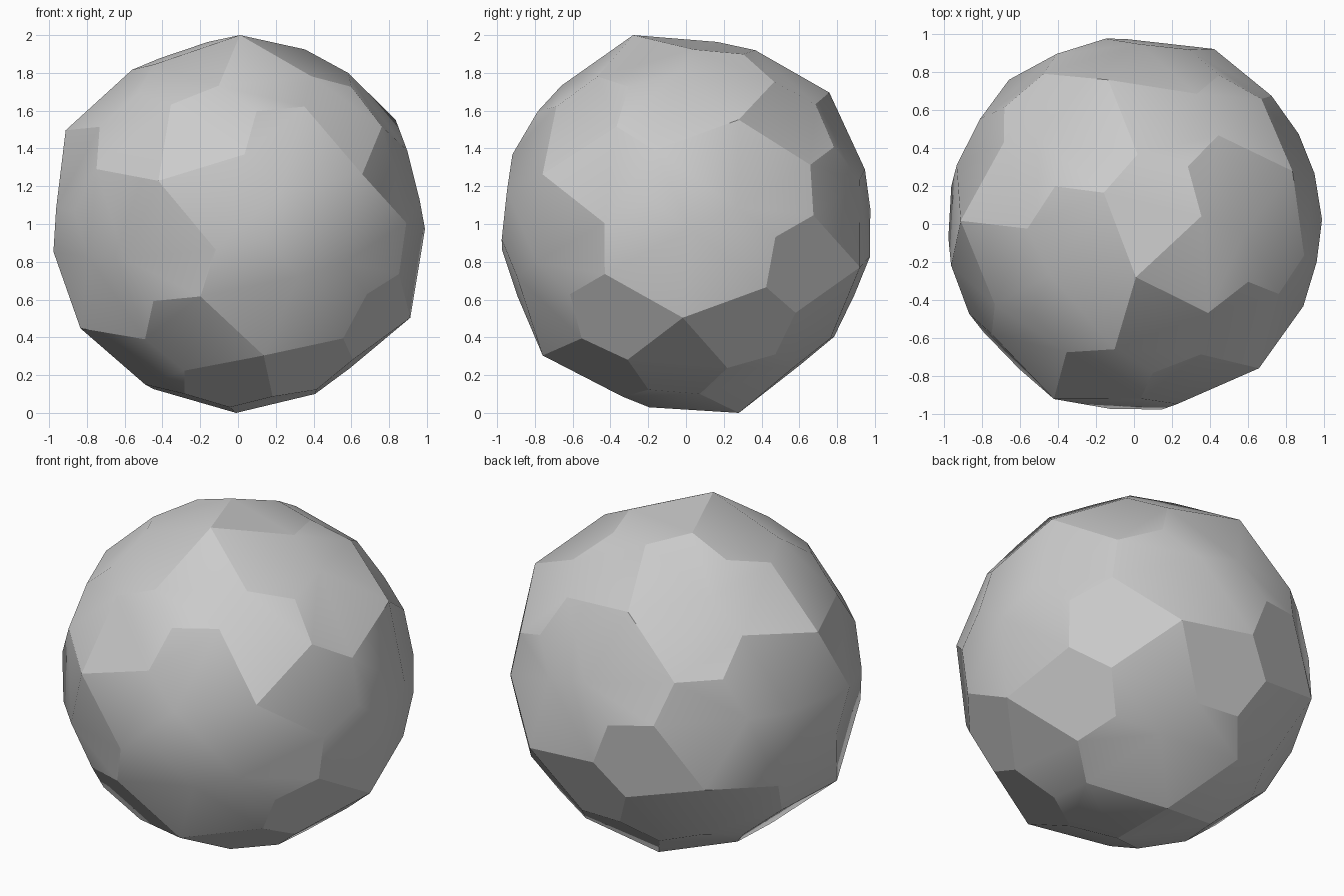
import bpy
import bmesh
from math import radians, sin, cos, atan
from mathutils import Vector

cube = bpy.data.objects.get("Cube")
if cube:
    bpy.data.objects.remove(cube, do_unlink=True)

# Twelve five-fold tips: one near the top, a ring of five, and their opposites
RADIUS = 1.0386
axis = Vector((0.0096, -0.2696, 0.9629)).normalized()
side = (Vector((1, 0, 0)) - axis * axis.x).normalized()
depth = axis.cross(side)
polar = atan(2)
tips = [axis * RADIUS]
for k in range(5):
    turn = radians(314.7 - 72 * k)
    ring = side * cos(turn) + depth * sin(turn)
    tips.append((axis * cos(polar) + ring * sin(polar)) * RADIUS)
tips += [-t for t in tips]


def third(a, b):
    """Tip completing the counter-clockwise triangle a, b, c."""
    for c in range(12):
        near = min(tips[c].dot(tips[a]), tips[c].dot(tips[b])) > 0.3
        if c not in (a, b) and near and tips[a].cross(tips[b]).dot(tips[c]) > 0:
            return c


pairs = [(a, b) for a in range(12) for b in range(12)
         if a != b and tips[a].dot(tips[b]) > 0.3]

bm = bmesh.new()
tip = [bm.verts.new(t) for t in tips]
centre = {}   # three-fold corners
swirl = {}    # twisted corners, one for each ordered pair of tips
for a, b in pairs:
    c = third(a, b)
    key = frozenset((a, b, c))
    if key not in centre:
        centre[key] = bm.verts.new((tips[a] + tips[b] + tips[c]) * 0.4)
    swirl[a, b] = bm.verts.new(tips[a] * 0.6023 + tips[b] * 0.4368 + tips[c] * 0.1158)

# Sixty pentagons
for a, b in pairs:
    c = third(a, b)
    face = bm.faces.new((tip[a], swirl[a, b], centre[frozenset((a, b, c))],
                         swirl[c, a], swirl[a, c]))
    face.smooth = True


def crease(*chain):
    """Mark the edges along a chain of corners as sharp."""
    for u, v in zip(chain, chain[1:]):
        edge = bm.edges.get((u, v))
        if edge:
            edge.smooth = False


# Creases running directly between two tips
for a, b in [(0, 4), (0, 2), (2, 3), (1, 5), (5, 8), (8, 9), (2, 10), (1, 9),
             (9, 10), (4, 7), (7, 8), (7, 11), (6, 9), (3, 11)]:
    crease(tip[a], swirl[a, b], swirl[b, a], tip[b])

# Creases running through a three-fold corner
for a, b in [(0, 5), (3, 0), (0, 1), (2, 1), (4, 5), (3, 4), (9, 8), (11, 10),
             (6, 10), (10, 9), (9, 10), (8, 7), (6, 7), (8, 6), (8, 9), (6, 11)]:
    c = third(a, b)
    crease(tip[a], swirl[a, b], centre[frozenset((a, b, c))], swirl[b, c], tip[b])

bmesh.ops.recalc_face_normals(bm, faces=bm.faces)
mesh = bpy.data.meshes.new("faceted_ball")
bm.to_mesh(mesh)
bm.free()

# Plain grey finish
grey = bpy.data.materials.new("light_grey")
grey.use_nodes = True
colour = (0.6, 0.6, 0.6, 1)
grey.diffuse_color = colour
grey.node_tree.nodes["Principled BSDF"].inputs["Base Color"].default_value = colour
mesh.materials.append(grey)

ball = bpy.data.objects.new("faceted_ball", mesh)
ball.location.z = 1
bpy.context.collection.objects.link(ball)
